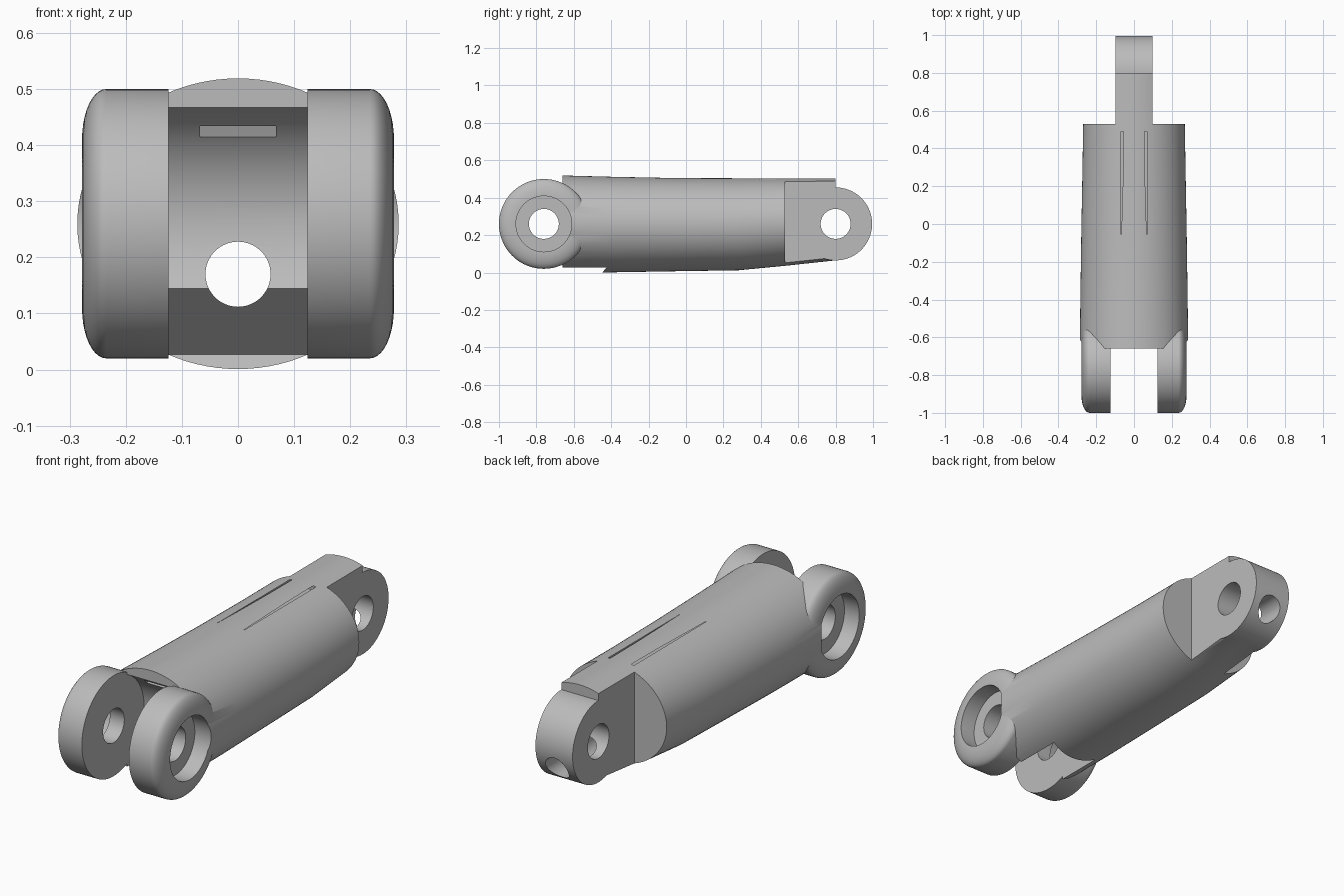
import bpy, bmesh, math
from mathutils import Vector

cube = bpy.data.objects.get("Cube")
if cube:
    bpy.data.objects.remove(cube, do_unlink=True)

SEG = 96
MID = 0.26            # height of both pin axes
FRONT, BACK = -0.76, 0.8   # pin positions along y

metal = bpy.data.materials.new("plain_grey")
metal.use_nodes = True
metal.diffuse_color = (0.5, 0.5, 0.5, 1)
metal.node_tree.nodes["Principled BSDF"].inputs["Base Color"].default_value = (0.5, 0.5, 0.5, 1)


def skin(name, rings, closed=False):
    """Join equal rings of points into a solid, capped unless closed."""
    bm = bmesh.new()
    loops = [[bm.verts.new(p) for p in ring] for ring in rings]
    n = len(loops[0])
    pairs = list(zip(loops, loops[1:]))
    if closed:
        pairs.append((loops[-1], loops[0]))
    else:
        bm.faces.new(loops[0])
        bm.faces.new(loops[-1])
    for a, b in pairs:
        for i in range(n):
            j = (i + 1) % n
            bm.faces.new((a[i], a[j], b[j], b[i]))
    bmesh.ops.recalc_face_normals(bm, faces=bm.faces)
    mesh = bpy.data.meshes.new(name)
    bm.to_mesh(mesh)
    bm.free()
    obj = bpy.data.objects.new(name, mesh)
    bpy.context.collection.objects.link(obj)
    mesh.materials.append(metal)
    return obj


def slab(name, outline, x0, x1):
    """Extrude a y-z outline sideways."""
    return skin(name, [[(x, y, z) for y, z in outline] for x in (x0, x1)])


def circle(r, y, z=MID, n=SEG):
    return [(y + r * math.cos(2 * math.pi * i / n), z + r * math.sin(2 * math.pi * i / n))
            for i in range(n)]


def combine(target, tool, operation):
    mod = target.modifiers.new(operation.lower(), 'BOOLEAN')
    mod.operation = operation
    mod.solver = 'EXACT'
    mod.object = tool
    bpy.context.view_layer.objects.active = target
    bpy.ops.object.modifier_apply(modifier=mod.name)
    bpy.data.objects.remove(tool, do_unlink=True)


# Body: ellipses lofted along y as (y, half width, top, bottom)
stations = [(-0.66, 0.287, 0.519, 0.001), (-0.4, 0.284, 0.512, 0.001),
            (-0.05, 0.279, 0.505, 0.007), (0.28, 0.273, 0.504, 0.012),
            (0.53, 0.269, 0.504, 0.036), (BACK, 0.264, 0.504, 0.065)]
rings = []
for y, rx, top, low in stations:
    turn = [2 * math.pi * i / SEG for i in range(SEG)]
    rings.append([(rx * math.cos(t), y, (top + low) / 2 + (top - low) / 2 * math.sin(t))
                  for t in turn])
body = skin("link_arm", rings)

# Rear tongue: trim both sides, then add the round end
for side in (-1, 1):
    cheek = [(0.53, -0.2), (1.2, -0.2), (1.2, 0.8), (0.53, 0.8)]
    combine(body, slab("cheek_cutter", cheek, 0.098 * side, 0.5 * side), 'DIFFERENCE')
combine(body, slab("tongue_end", circle(0.195, BACK), -0.098, 0.098), 'UNION')

# Front clevis slot with a concave floor and a sloped relief below
a0, a1 = math.atan2(0.207, 0.1), math.atan2(-0.115, 0.199)
arc = [(FRONT + 0.23 * math.cos(a0 + (a1 - a0) * i / 32),
        MID + 0.23 * math.sin(a0 + (a1 - a0) * i / 32)) for i in range(33)]
slot = [(-1.2, 0.7), (-0.66, 0.7)] + arc + [(-0.425, 0.027), (-0.45, -0.003),
                                          (-0.45, -0.1), (-1.2, -0.1)]
combine(body, slab("slot_cutter", slot, -0.124, 0.124), 'DIFFERENCE')

# Fork hubs: round discs with a soft outer edge
edge = [(0.124, 0.24)]
for i in range(11):
    t = math.pi / 2 * i / 10
    edge.append((0.235 + 0.043 * math.sin(t), 0.15 + 0.09 * math.cos(t)))
for side in (-1, 1):
    hub = skin("fork_hub", [[(side * x, y, z) for y, z in circle(r, FRONT)] for x, r in edge])
    combine(body, hub, 'UNION')

# Counterbores in the outer faces of the fork
for side in (-1, 1):
    bore = slab("counterbore_cutter", circle(0.149, FRONT), 0.2 * side, 0.4 * side)
    combine(body, bore, 'DIFFERENCE')

# Pin holes through fork and tongue
for y in (FRONT, BACK):
    combine(body, slab("pin_cutter", circle(0.08, y, n=64), -0.5, 0.5), 'DIFFERENCE')

# Long bore through the whole arm
bore = skin("bore_cutter", [[(x, y, z) for x, z in circle(0.058, 0, 0.17, 64)]
                            for y in (-1.3, 1.3)])
combine(body, bore, 'DIFFERENCE')

# Thin strip channel that breaks through the top as two slits
channel = [(-0.62, 0.411), (-0.11, 0.4755), (0.49, 0.477),
           (0.49, 0.499), (-0.11, 0.4975), (-0.62, 0.433)]
combine(body, slab("channel_cutter", channel, -0.068, 0.068), 'DIFFERENCE')

# Smooth round walls, crisp edges
bpy.ops.object.select_all(action='DESELECT')
body.select_set(True)
bpy.context.view_layer.objects.active = body
bpy.ops.object.shade_smooth_by_angle(angle=math.radians(25))
